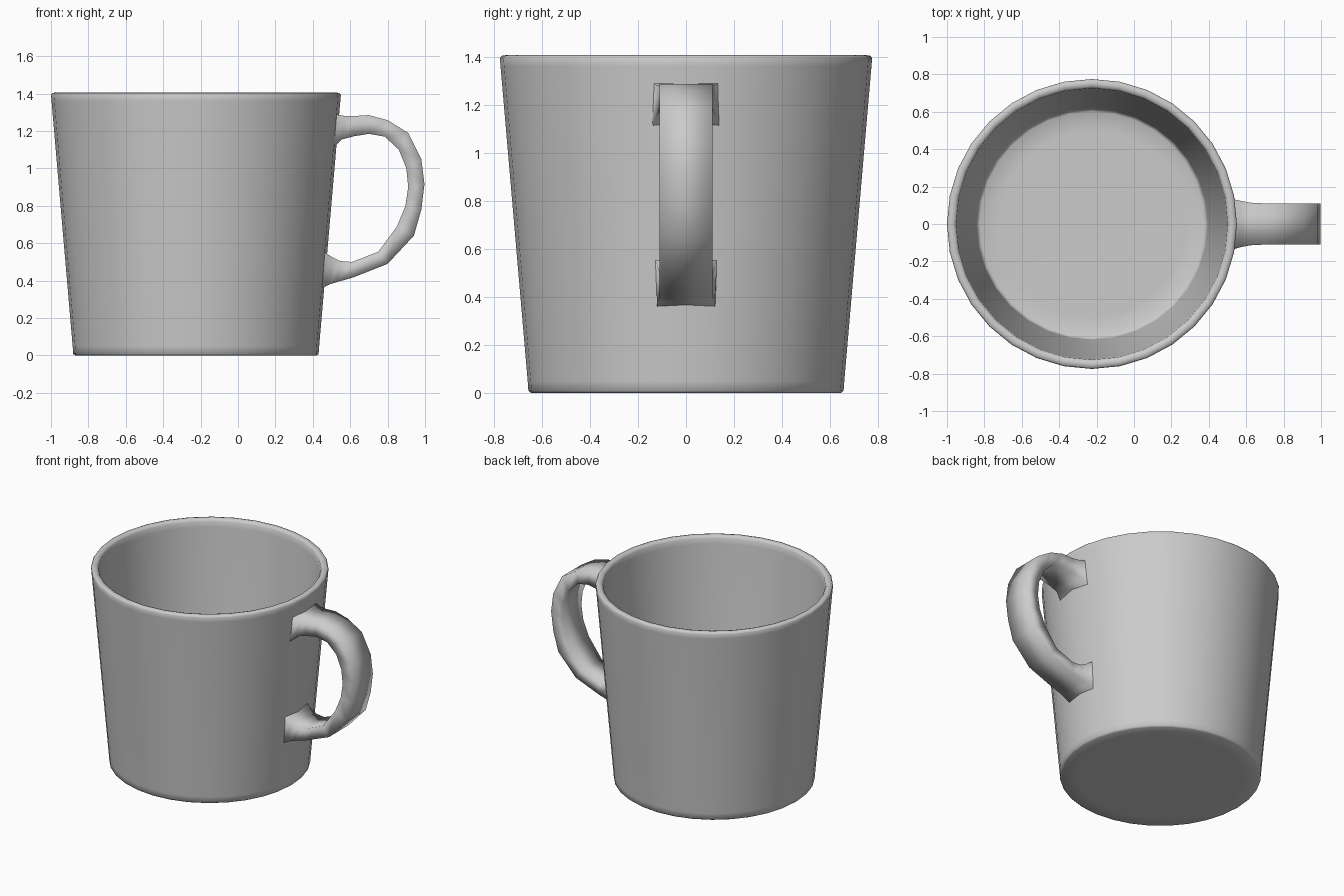
import bpy, bmesh, math

if "Cube" in bpy.data.objects:
    bpy.data.objects.remove(bpy.data.objects["Cube"])

CX = -0.225          # axis of the cup
SIDES = 32


def make_object(name, bm):
    bmesh.ops.recalc_face_normals(bm, faces=bm.faces)
    mesh = bpy.data.meshes.new(name)
    bm.to_mesh(mesh)
    bm.free()
    for p in mesh.polygons:
        p.use_smooth = True
    obj = bpy.data.objects.new(name, mesh)
    bpy.context.collection.objects.link(obj)
    return obj


def bridge(bm, a, b):
    n = len(a)
    for i in range(n):
        j = (i + 1) % n
        bm.faces.new((a[i], a[j], b[j], b[i]))


def wall_radius(z):
    return 0.655 + 0.12 * z / 1.4


# Cup: one lathed profile (underside, outer wall, rim, inner wall, floor)
profile = [(0.54, 0.0), (0.645, 0.0), (0.656, 0.008), (0.659, 0.05),
           (0.772, 1.36), (0.775, 1.393), (0.768, 1.403), (0.75, 1.406),
           (0.734, 1.402), (0.726, 1.39), (0.722, 1.35),
           (0.619, 0.13), (0.614, 0.10), (0.60, 0.092), (0.50, 0.09)]
bm = bmesh.new()
rings = []
for r, z in profile:
    rings.append([bm.verts.new((CX + r * math.cos(2 * math.pi * k / SIDES),
                                r * math.sin(2 * math.pi * k / SIDES), z))
                  for k in range(SIDES)])
for a, b in zip(rings, rings[1:]):
    bridge(bm, a, b)
bm.faces.new(rings[0])
bm.faces.new(rings[-1])
make_object("cup_body", bm)

# Handle: flat strap swept between an outer and an inner rail
# (outer x, outer z, inner x, inner z, half width)
stations = [(0.575, 1.28, 0.555, 1.155, 0.123),
            (0.62, 1.28, 0.62, 1.172, 0.114),
            (0.70, 1.285, 0.70, 1.185, 0.11),
            (0.80, 1.258, 0.785, 1.17, 0.11),
            (0.91, 1.19, 0.86, 1.10, 0.11),
            (0.98, 1.05, 0.90, 1.00, 0.11),
            (0.997, 0.915, 0.91, 0.90, 0.11),
            (0.98, 0.78, 0.895, 0.80, 0.11),
            (0.94, 0.64, 0.85, 0.69, 0.11),
            (0.80, 0.49, 0.75, 0.555, 0.11),
            (0.615, 0.417, 0.61, 0.50, 0.11),
            (0.53, 0.393, 0.545, 0.505, 0.113),
            (0.49, 0.38, 0.50, 0.528, 0.119)]


def root(z_out, z_in, w_out, w_in):
    # flared end section lying just inside the cup wall
    pts = []
    for z, y in ((z_out, -w_out), (z_out, w_out), (z_in, w_in), (z_in, -w_in)):
        pts.append((CX + math.sqrt(wall_radius(z) ** 2 - y * y) - 0.012, y, z))
    return pts


sections = [root(1.29, 1.10, 0.135, 0.143)]
for xo, zo, xi, zi, w in stations:
    sections.append([(xo, -w, zo), (xo, w, zo), (xi, w, zi), (xi, -w, zi)])
sections.append(root(0.355, 0.56, 0.122, 0.13))

bm = bmesh.new()
rings = [[bm.verts.new(p) for p in s] for s in sections]
for a, b in zip(rings, rings[1:]):
    bridge(bm, a, b)
make_object("handle", bm)
